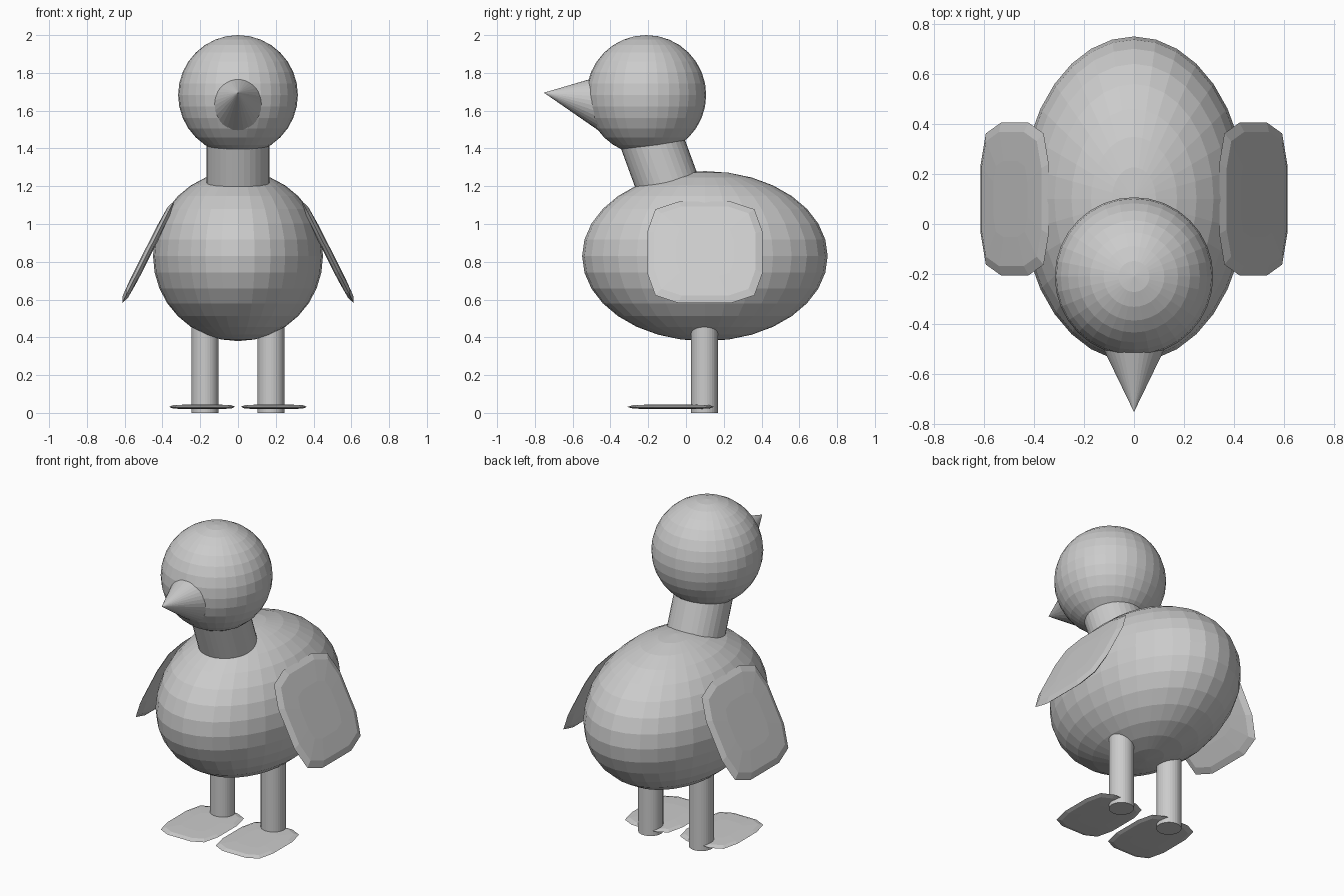
import bpy, bmesh, math
from mathutils import Vector, Matrix

if "Cube" in bpy.data.objects:
    bpy.data.objects.remove(bpy.data.objects["Cube"])


def ball(name, loc, radii):
    bpy.ops.mesh.primitive_uv_sphere_add(segments=32, ring_count=16, radius=1, location=loc)
    ob = bpy.context.object
    ob.name, ob.scale = name, radii
    return ob


def rod(name, start, end, r1, r2):
    start, end = Vector(start), Vector(end)
    axis = end - start
    bpy.ops.mesh.primitive_cone_add(vertices=32, radius1=r1, radius2=r2, depth=axis.length,
                                    location=(start + end) / 2,
                                    rotation=axis.to_track_quat('Z', 'Y').to_euler())
    bpy.context.object.name = name


def pad(name, centre, u, v, thickness):
    """Thin rounded-square lens spanned by the half-axes u and v."""
    quarter = [(1, .41), (.86, .85), (.46, 1)]
    outline = (quarter + [(-a, b) for a, b in quarter[::-1]]
               + [(-a, -b) for a, b in quarter] + [(a, -b) for a, b in quarter[::-1]])
    u, v, centre = Vector(u), Vector(v), Vector(centre)
    n = u.cross(v).normalized() * thickness
    bm = bmesh.new()
    rings = []
    for s, h in [(.5, -1), (.88, -.75), (1, 0), (.88, .75), (.5, 1)]:
        rings.append([bm.verts.new(centre + u * a * s + v * b * s + n * h) for a, b in outline])
    k = len(outline)
    for lo, hi in zip(rings, rings[1:]):
        for i in range(k):
            j = (i + 1) % k
            bm.faces.new((lo[i], lo[j], hi[j], hi[i]))
    bm.faces.new(rings[0][::-1])
    bm.faces.new(rings[-1])
    bmesh.ops.recalc_face_normals(bm, faces=bm.faces)
    me = bpy.data.meshes.new(name)
    bm.to_mesh(me)
    bm.free()
    bpy.context.collection.objects.link(bpy.data.objects.new(name, me))


# Body, head, neck and beak
ball("body", (0, .1, .83), (.45, .65, .45))
ball("head", (0, -.21, 1.683), (.317, .317, .317))
rod("neck", (0, -.053, 1.09), (0, -.207, 1.51), .167, .167)
rod("beak", (0, -.36, 1.632), (0, -.752, 1.695), .19, 0)

# Wings, legs and feet on both sides
for side, s in (("left", -1), ("right", 1)):
    pad(side + "_wing", (s * .477, .1, .85), (0, .305, 0), (-s * .136, 0, .268), .02)
    rod(side + "_leg", (s * .175, .098, 0), (s * .175, .098, .6), .071, .071)
    pad(side + "_foot", (s * .19, -.08, .032), (.175, 0, 0), (0, .23, 0), .012)
